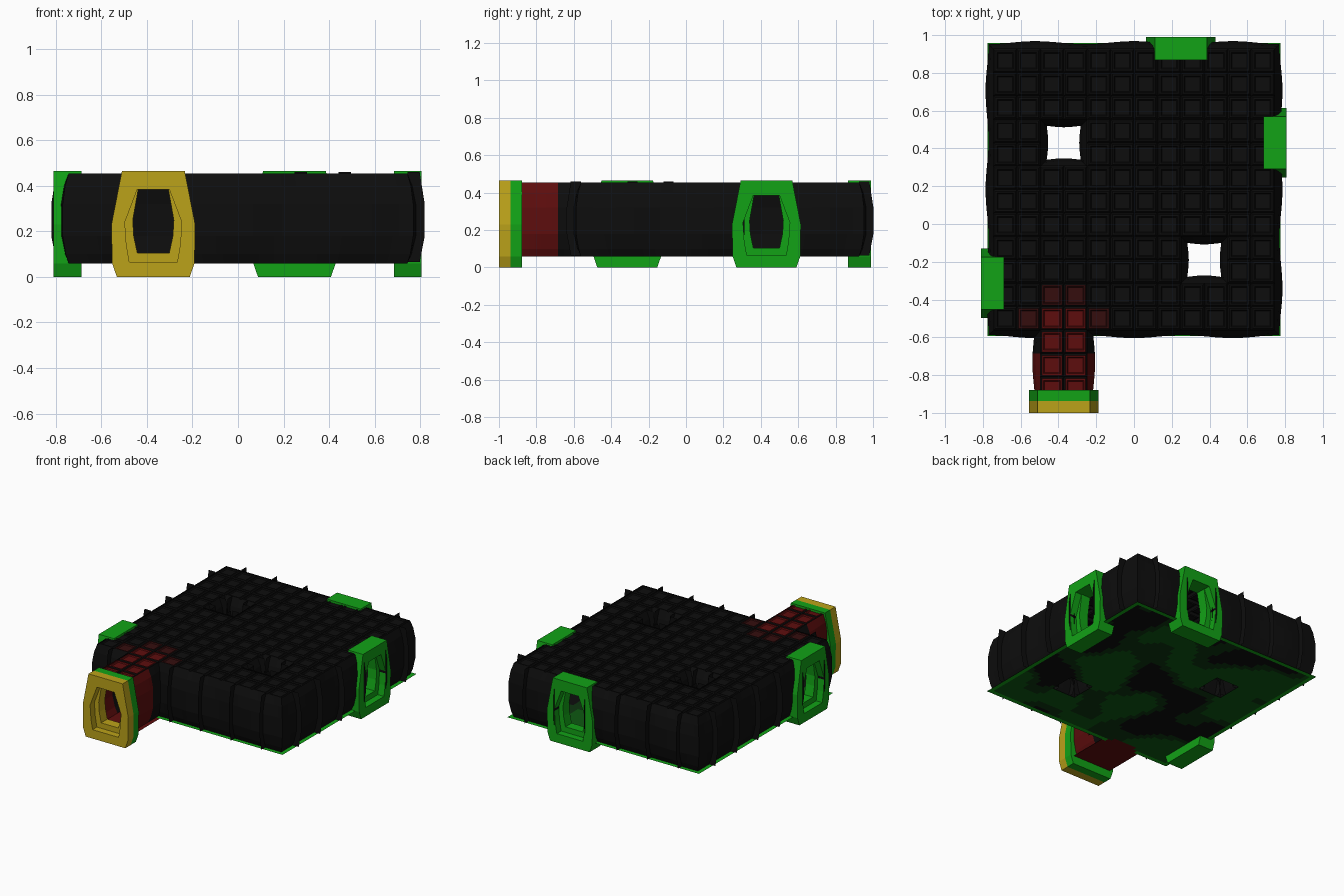
import bpy, math
from mathutils import Vector, Matrix, noise

if "Cube" in bpy.data.objects:
    bpy.data.objects.remove(bpy.data.objects["Cube"])

U = 0.124                      # floor tile size
YC = 0.182                     # room centre in y
HALL = -3 * U                  # entry hall centre in x
Z0, Z1 = 0.06, 0.455           # floor and ceiling heights


def mat(name, rgb):
    m = bpy.data.materials.new(name)
    m.diffuse_color = (*rgb, 1)
    m.use_nodes = True
    m.node_tree.nodes["Principled BSDF"].inputs["Base Color"].default_value = m.diffuse_color
    return m


MATS = [mat("black", (0.004, 0.004, 0.004)), mat("green", (0.006, 0.36, 0.008)),
        mat("yellow", (0.50, 0.36, 0.01)), mat("red", (0.11, 0.004, 0.004)),
        mat("dark_red", (0.035, 0.004, 0.004)), mat("dim_green", (0.004, 0.035, 0.005)),
        mat("mid_green", (0.004, 0.10, 0.006))]
BLACK, GREEN, YELLOW, RED, DARK_RED, DIM, MID = range(7)


class Part:
    """Collects quads with a material each, then becomes one object."""
    def __init__(self, name):
        self.name, self.v, self.f, self.m = name, [], [], []

    def face(self, pts, m):
        n = len(self.v)
        self.v += [tuple(p) for p in pts]
        self.f.append(range(n, n + len(pts)))
        self.m.append(m)

    def make(self, matrix=None):
        me = bpy.data.meshes.new(self.name)
        me.from_pydata(self.v, [], [list(f) for f in self.f])
        for m in MATS:
            me.materials.append(m)
        me.polygons.foreach_set("material_index", self.m)
        ob = bpy.data.objects.new(self.name, me)
        bpy.context.collection.objects.link(ob)
        if matrix:
            ob.matrix_world = matrix
        return ob


# wall bulge and buttress fin profiles: (height, outward offset)
BULGE = [(Z0, 0.0), (0.10, 0.5), (0.18, 1.0), (0.32, 1.0), (0.40, 0.6), (Z1, 0.0)]
FIN = [(0.065, 0.054), (0.18, 0.076), (0.32, 0.076), (Z1 + 0.005, 0.054)]


def offset(t):
    return 0.034 + 0.008 * math.cos(t / U * math.pi / 2)


def wall(part, origin, ang, h, sign, gap=None, fins=(), mitre=True, colour=lambda t: BLACK):
    """Wall run of half length h; outward axis is rotated by ang, gap is a door centre."""
    rot = Matrix.Rotation(ang, 3, 'Z')

    def pt(t, d, z):
        s = 1 + sign * d / h if mitre else 1
        return Vector(origin) + rot @ Vector((base + sign * d, t * s, z))
    base = h if mitre else U
    n = round(h / U * 8)
    for i in range(n):
        a, b = -h + 2 * h * i / n, -h + 2 * h * (i + 1) / n
        mid = (a + b) / 2
        if gap is not None and abs(mid - gap) < U:
            continue
        for (za, ka), (zb, kb) in zip(BULGE, BULGE[1:]):
            part.face([pt(a, ka * offset(a), za), pt(b, ka * offset(b), za),
                       pt(b, kb * offset(b), zb), pt(a, kb * offset(a), zb)], colour(mid))
    for t in fins:
        if gap is not None and abs(t - gap) < U * 0.9:
            continue
        for (za, da), (zb, db) in zip(FIN, FIN[1:]):
            def q(d, z):
                return Vector(origin) + rot @ Vector((base + sign * d, t, z))
            part.face([q(0, za), q(da, za), q(db, zb), q(0, zb)], BLACK)


# room walls: right, back, left, front
walls = Part("room_walls")
room_fins = [k * U for k in (-5, -3, -1, 1, 3, 5)]
for k, gap in enumerate((2 * U, -2 * U, 4 * U, -3 * U)):
    wall(walls, (0, YC, 0), k * math.pi / 2, 6 * U, 1, gap, room_fins)
walls.make()

# hollow pillars
PILLARS = [(-3 * U, YC + 2 * U), (3 * U, YC - 3 * U)]
for n, (px, py) in enumerate(PILLARS):
    pillar = Part(f"pillar_{n + 1}")
    for k in range(4):
        wall(pillar, (px, py, 0), k * math.pi / 2, U, -1, None, (-U / 2, U / 2))
    pillar.make()

# entry hall walls
hall = Part("hall_walls")
hy = (YC - 6 * U - 0.90) / 2
hl = (YC - 6 * U + 0.90) / 2
for ang in (0, math.pi):
    c = 1 if ang == 0 else -1
    wall(hall, (HALL, hy, 0), ang, hl, 1, None, (), False,
         lambda t, c=c: RED if hy + c * t < -0.684 else BLACK)
hall.make()

# ceiling of raised square panels
ceiling = Part("ceiling")
for i in range(-6, 6):
    for j in range(-9, 6):
        x, y = (i + 0.5) * U, YC + (j + 0.5) * U
        if j < -6 and i not in (-4, -3):
            continue
        if any(abs(x - px) < U and abs(y - py) < U for px, py in PILLARS):
            continue
        d = math.hypot(x - HALL, max(0, y + 0.62))
        m = RED if j < -6 or d < 0.17 else DARK_RED if d < 0.28 else BLACK
        loops = []
        for hw, z in ((0.062, 0.437), (0.053, 0.455), (0.044, 0.455), (0.039, 0.448)):
            loops.append([Vector((x + sx * hw, y + sy * hw, z))
                          for sx, sy in ((-1, -1), (1, -1), (1, 1), (-1, 1))])
        for n, (a, b) in enumerate(zip(loops, loops[1:])):
            for k in range(4):
                ceiling.face([a[k], a[k - 3], b[k - 3], b[k]], BLACK if n == 0 else m)
        ceiling.face(loops[-1], m)
ceiling.make()

# floor sheet with mottled green patches
floor = Part("floor")
C = U / 4
for i in range(-25, 25):
    for j in range(-35, 25):
        x, y = (i + 0.5) * C, YC + (j + 0.5) * C
        if j < -25 and abs(x - HALL) > 5 * C:
            continue
        if any(abs(x - px) < 3 * C and abs(y - py) < 3 * C for px, py in PILLARS):
            continue
        v = noise.noise(Vector((x * 3.2, y * 3.2, 1.7)))
        m = BLACK if v < -0.22 else DIM if v < 0 else MID
        if math.hypot(x - HALL, y + 0.75) < 0.22:
            m = RED
        elif i in (-25, 24) or j in (-25, 24):
            m = GREEN
        h = C / 2
        floor.face([(x - h, y - h, Z0), (x - h, y + h, Z0), (x + h, y + h, Z0), (x + h, y - h, Z0)], m)
floor.make()


# door frames: half outlines as (half width, height), mirrored to closed loops
def outline(half):
    return [(-x, z) for x, z in half] + [(x, z) for x, z in reversed(half)]


OUTER = outline([(0.138, 0.465), (0.184, 0.23), (0.181, 0.06), (0.16, 0.0)])
OPEN = outline([(0.07, 0.385), (0.125, 0.24), (0.118, 0.14), (0.105, 0.065)])
INNER = outline([(0.066, 0.385), (0.09, 0.25), (0.086, 0.18), (0.07, 0.105)])


def door(name, x, y, ang, main):
    """Frame whose outer face lies at (x, y); depth runs inward along local +y."""
    part = Part(name)
    stack = [(OUTER, 0.122, GREEN), (OUTER, 0.062, main), (OUTER, 0, main), (OPEN, 0, main),
             (OPEN, 0.05, main), (INNER, 0.05, main), (INNER, 0.122, GREEN)]
    for n, (shape, d, m) in enumerate(stack):
        nxt, nd, _ = stack[(n + 1) % len(stack)]
        for k in range(len(shape)):
            (ax, az), (bx, bz) = shape[k - 1], shape[k]
            (cx, cz), (ex, ez) = nxt[k], nxt[k - 1]
            part.face([(ax, d, az), (bx, d, bz), (cx, nd, cz), (ex, nd, ez)], m)
    part.make(Matrix.Translation((x, y, 0)) @ Matrix.Rotation(ang, 4, 'Z'))


door("front_door", HALL, -1.0, 0, YELLOW)
door("right_door", 0.807, YC + 2 * U, math.pi / 2, GREEN)
door("back_door", 2 * U, 0.989, math.pi, GREEN)
door("left_door", -0.81, YC - 4 * U, -math.pi / 2, GREEN)
